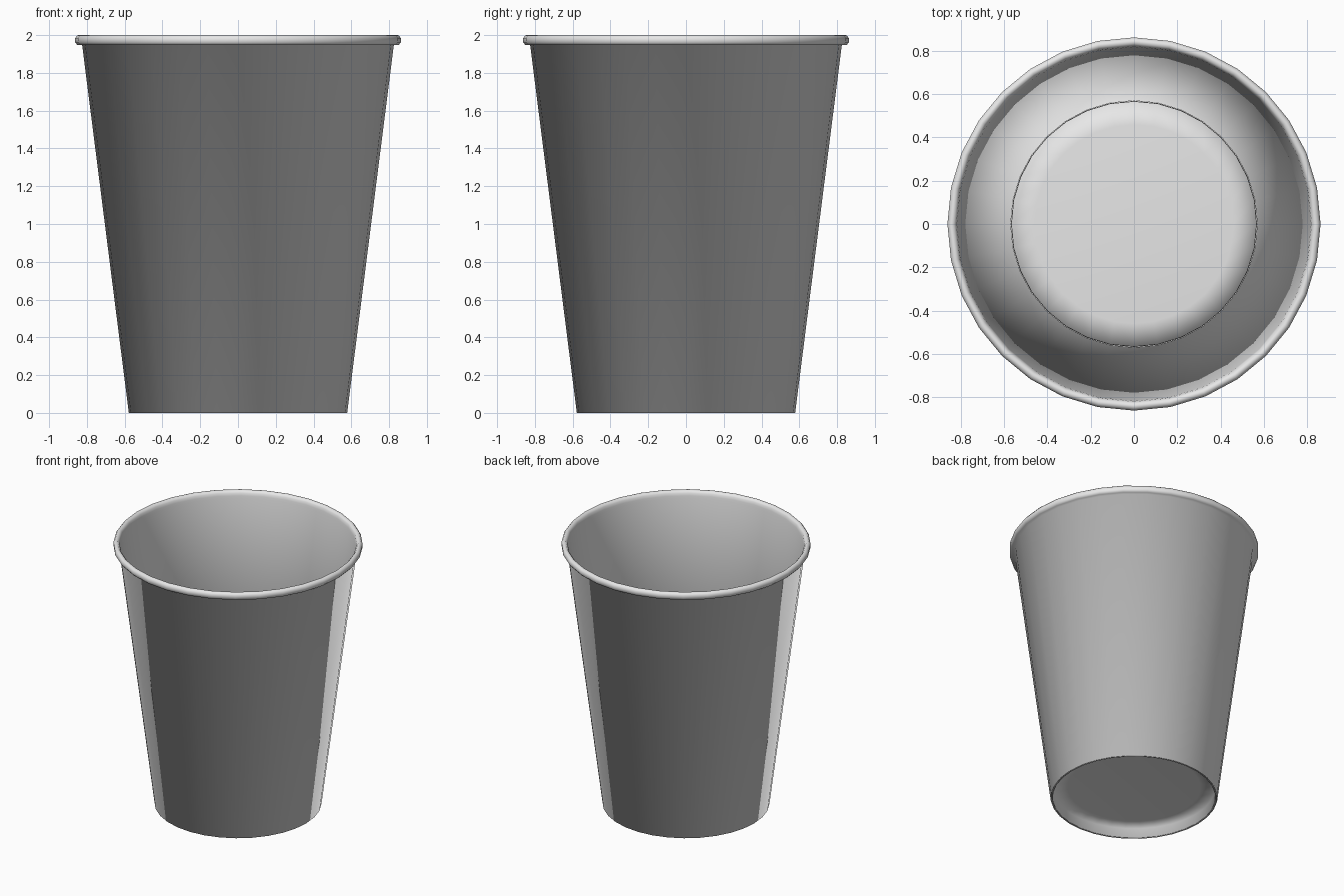
import bpy, bmesh, math

if "Cube" in bpy.data.objects:
    bpy.data.objects.remove(bpy.data.objects["Cube"])

SIDES = 32

paper = bpy.data.materials.new("white paper")
paper.diffuse_color = (0.8, 0.8, 0.8, 1)
paper.use_nodes = True
paper.node_tree.nodes["Principled BSDF"].inputs["Base Color"].default_value = paper.diffuse_color


def lathe(name, profile, closed=False):
    """Spin an (r, z) profile around z; r = 0 becomes a single centre point."""
    bm = bmesh.new()
    rings = []
    for r, z in profile:
        if r == 0:
            rings.append([bm.verts.new((0, 0, z))] * SIDES)
        else:
            rings.append([bm.verts.new((r * math.cos(2 * math.pi * i / SIDES),
                                        r * math.sin(2 * math.pi * i / SIDES), z))
                          for i in range(SIDES)])
    pairs = list(zip(rings, rings[1:]))
    if closed:
        pairs.append((rings[-1], rings[0]))
    for a, b in pairs:
        for i in range(SIDES):
            j = (i + 1) % SIDES
            quad = list(dict.fromkeys((a[i], a[j], b[j], b[i])))
            bm.faces.new(quad).smooth = True
    bmesh.ops.recalc_face_normals(bm, faces=bm.faces)
    mesh = bpy.data.meshes.new(name)
    bm.to_mesh(mesh)
    bm.free()
    mesh.materials.append(paper)
    obj = bpy.data.objects.new(name, mesh)
    bpy.context.collection.objects.link(obj)
    return obj


# Tapered thin wall ending in a rolled lip
lip = [(0.842 + 0.022 * math.cos(math.radians(a)), 1.973 + 0.0285 * math.sin(math.radians(a)))
       for a in range(-68, 160, 45)]
wall = [(0.578, 0), (0.825, 1.947)] + lip + [(0.818, 1.965), (0.816, 1.947), (0.57, 0)]
lathe("cup_wall", wall, closed=True)

# Raised floor with a skirt folded down inside the wall
floor = [(0, 0.09), (0.46, 0.09), (0.567, 0.08), (0.569, 0),
         (0.562, 0), (0.56, 0.072), (0.46, 0.08), (0, 0.08)]
lathe("cup_floor", floor)
